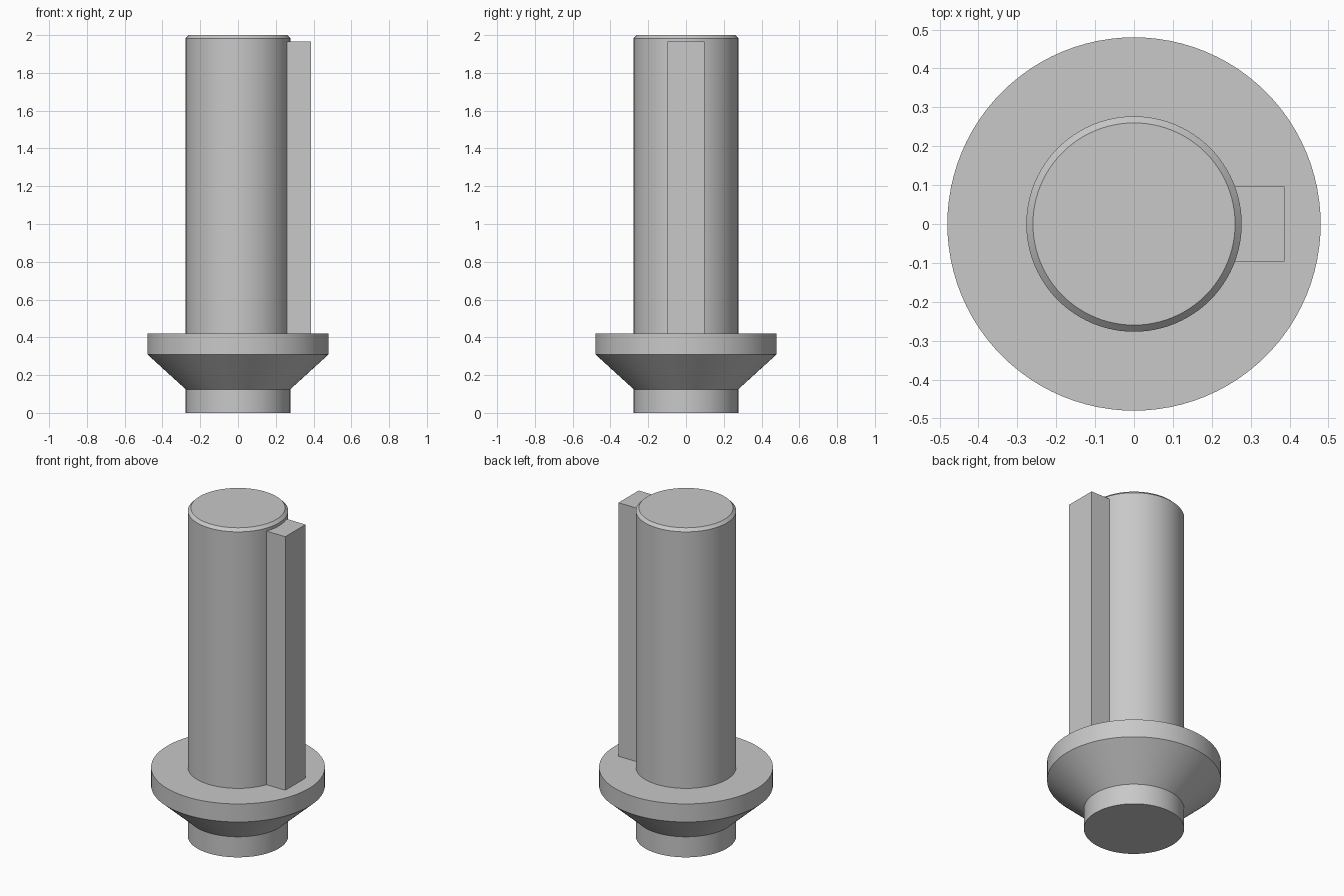
import bpy, bmesh, math
from mathutils import Matrix

cube = bpy.data.objects.get("Cube")
if cube:
    bpy.data.objects.remove(cube, do_unlink=True)

SEGMENTS = 96

steel = bpy.data.materials.new("plain_grey")
steel.use_nodes = True
GREY = (0.58, 0.58, 0.58, 1)
steel.diffuse_color = GREY
steel.node_tree.nodes["Principled BSDF"].inputs["Base Color"].default_value = GREY


def add_object(name, bm):
    bmesh.ops.recalc_face_normals(bm, faces=bm.faces)
    mesh = bpy.data.meshes.new(name)
    bm.to_mesh(mesh)
    bm.free()
    mesh.materials.append(steel)
    obj = bpy.data.objects.new(name, mesh)
    bpy.context.collection.objects.link(obj)
    return obj


def lathe(name, profile):
    """Revolve (radius, height) points around z and cap both ends."""
    bm = bmesh.new()
    rings = []
    for r, z in profile:
        circle = bmesh.ops.create_circle(bm, segments=SEGMENTS, radius=r,
                                         matrix=Matrix.Translation((0, 0, z)))
        rings.append(circle["verts"])
    for low, high in zip(rings, rings[1:]):
        for i in range(SEGMENTS):
            j = (i + 1) % SEGMENTS
            bm.faces.new((low[i], low[j], high[j], high[i]))
    bm.faces.new(rings[0])
    bm.faces.new(rings[-1])
    obj = add_object(name, bm)
    bpy.ops.object.select_all(action="DESELECT")
    bpy.context.view_layer.objects.active = obj
    obj.select_set(True)
    bpy.ops.object.shade_smooth_by_angle(angle=math.radians(25))
    return obj


def box(name, low, high):
    bm = bmesh.new()
    size = [b - a for a, b in zip(low, high)]
    centre = [(a + b) / 2 for a, b in zip(low, high)]
    bmesh.ops.create_cube(bm, size=1, matrix=Matrix.Translation(centre)
                          @ Matrix.Diagonal((*size, 1)))
    return add_object(name, bm)


# Shaft with foot, conical collar, flange and chamfered top, in one turned piece
lathe("shaft_with_flange", [
    (0.277, 0), (0.277, 0.125), (0.48, 0.31), (0.48, 0.42),
    (0.277, 0.42), (0.277, 1.983), (0.26, 2.0)])

# Rectangular key running up the model's left side
box("side_key", (0.2, -0.097, 0.42), (0.387, 0.097, 1.965))
